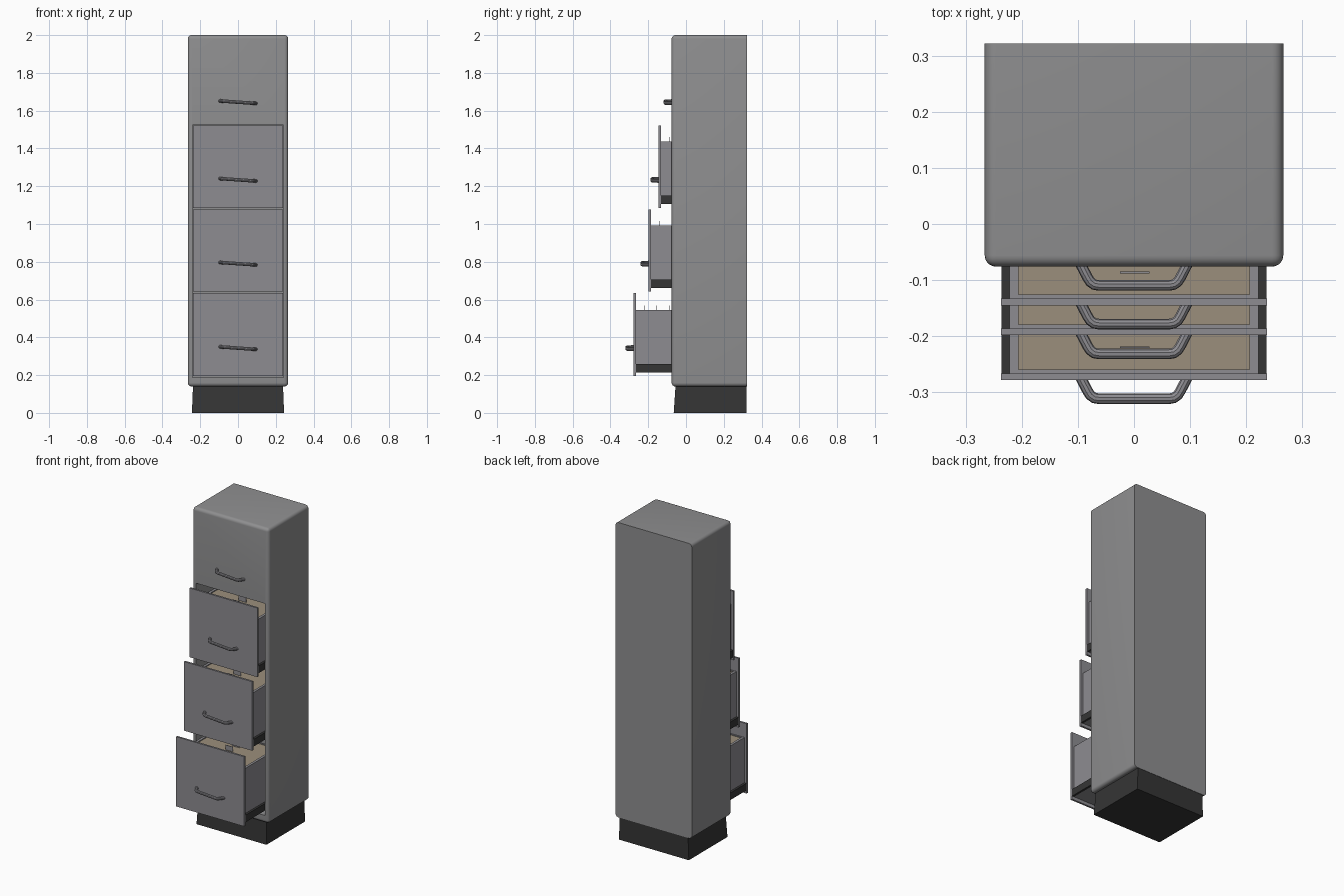
import bpy, bmesh, math
from mathutils import Vector

if "Cube" in bpy.data.objects:
    bpy.data.objects.remove(bpy.data.objects["Cube"])


def material(name, rgb):
    m = bpy.data.materials.new(name)
    m.diffuse_color = (*rgb, 1)
    m.use_nodes = True
    m.node_tree.nodes["Principled BSDF"].inputs["Base Color"].default_value = m.diffuse_color
    return m


GREY = material("cabinet_grey", (0.275, 0.275, 0.28))
PANEL = material("drawer_grey", (0.27, 0.265, 0.285))
DARK = material("dark_plinth", (0.036, 0.036, 0.036))
TAN = material("folder_tan", (0.33, 0.275, 0.2))


def finish(bm, name, mat):
    bmesh.ops.recalc_face_normals(bm, faces=bm.faces)
    me = bpy.data.meshes.new(name)
    bm.to_mesh(me)
    bm.free()
    ob = bpy.data.objects.new(name, me)
    bpy.context.collection.objects.link(ob)
    me.materials.append(mat)
    return ob


def add_box(bm, x0, x1, y0, y1, z0, z1):
    vs = bmesh.ops.create_cube(bm, size=1)["verts"]
    for v in vs:
        v.co = Vector((x1 if v.co.x > 0 else x0,
                       y1 if v.co.y > 0 else y0,
                       z1 if v.co.z > 0 else z0))
    return vs


def boxes(name, mat, *dims):
    bm = bmesh.new()
    for d in dims:
        add_box(bm, *d)
    return finish(bm, name, mat)


def smooth(ob):
    bpy.ops.object.select_all(action="DESELECT")
    bpy.context.view_layer.objects.active = ob
    ob.select_set(True)
    bpy.ops.object.shade_smooth_by_angle(angle=math.radians(35))


# cabinet body: every edge rounded except those of the back face
bm = bmesh.new()
add_box(bm, -0.266, 0.266, -0.076, 0.322, 0.14, 2.0)
edges = [e for e in bm.edges if not all(v.co.y > 0.3 for v in e.verts)]
bmesh.ops.bevel(bm, geom=edges, offset=0.02, segments=5, profile=0.5, affect="EDGES")
body = finish(bm, "cabinet_body", GREY)

# opening for the pulled-out drawers
cutter = boxes("opening_cutter", GREY, (-0.241, 0.241, -0.2, 0.3, 0.188, 1.525))
cutter.hide_render = True
mod = body.modifiers.new("opening", "BOOLEAN")
mod.operation = "DIFFERENCE"
mod.solver = "EXACT"
mod.object = cutter
bpy.context.view_layer.objects.active = body
bpy.ops.object.modifier_apply(modifier=mod.name)
bpy.data.objects.remove(cutter)
smooth(body)

# plinth, flaring slightly toward the floor
bm = bmesh.new()
for v in add_box(bm, -0.238, 0.238, -0.055, 0.32, 0, 0.15):
    if v.co.z < 0.01:
        v.co.x *= 1.025
        if v.co.y < 0:
            v.co.y -= 0.01
finish(bm, "plinth", DARK)


# bow handle: tube swept along a rounded, slightly tilted path
def handle(name, y, z):
    half = [(-0.096, 0.006), (-0.083, -0.019), (-0.078, -0.027),
            (-0.071, -0.032), (-0.062, -0.0335)]
    path = half + [(-a, b) for a, b in reversed(half)]
    cu = bpy.data.curves.new(name, "CURVE")
    cu.dimensions = "3D"
    cu.bevel_depth = 0.0095
    cu.bevel_resolution = 3
    cu.use_fill_caps = True
    sp = cu.splines.new("POLY")
    sp.points.add(len(path) - 1)
    for p, (a, b) in zip(sp.points, path):
        p.co = (a, y + b, z - 0.07 * a, 1)
    sp.use_smooth = True
    tmp = bpy.data.objects.new(name + "_path", cu)
    bpy.context.collection.objects.link(tmp)
    me = bpy.data.meshes.new_from_object(
        tmp.evaluated_get(bpy.context.evaluated_depsgraph_get()))
    bpy.data.objects.remove(tmp)
    ob = bpy.data.objects.new(name, me)
    bpy.context.collection.objects.link(ob)
    me.materials.clear()
    me.materials.append(PANEL)
    smooth(ob)


# open drawers: front panel, box, runners, folders and tabs
def drawer(name, y, z, panel_h):
    yb = y + 0.012            # back of the front panel
    ye = yb + 0.36            # rear end of the drawer
    boxes(name + "_front", PANEL, (-0.237, 0.237, y, yb, z, z + panel_h))
    b, t = z + 0.02, z + 0.35
    boxes(name + "_box", PANEL,
          (-0.222, -0.206, yb, ye, b, t), (0.206, 0.222, yb, ye, b, t),
          (-0.206, 0.206, yb, yb + 0.007, b, t),
          (-0.206, 0.206, ye - 0.01, ye, b, t),
          (-0.206, 0.206, yb, ye, b, b + 0.01))
    boxes(name + "_runners", DARK,
          *[(min(s * 0.222, s * 0.236), max(s * 0.222, s * 0.236),
             yb, ye, z + 0.02, z + 0.065) for s in (-1, 1)])
    boxes(name + "_folders", TAN,
          (-0.206, 0.206, yb + 0.007, ye - 0.01, b + 0.01, t - 0.006))
    boxes(name + "_tabs", PANEL,
          *[(-0.025, 0.028, yy, yy + 0.003, t - 0.01, t + 0.024)
            for yy in [yb + 0.045 + 0.065 * i for i in range(5)]])
    handle(name + "_handle", y, z + 0.148)


drawer("bottom_drawer", -0.278, 0.195, 0.44)
drawer("middle_drawer", -0.198, 0.642, 0.436)
drawer("upper_drawer", -0.145, 1.086, 0.436)

# closed top drawer is flush with the body
handle("top_drawer_handle", -0.076, 1.645)
